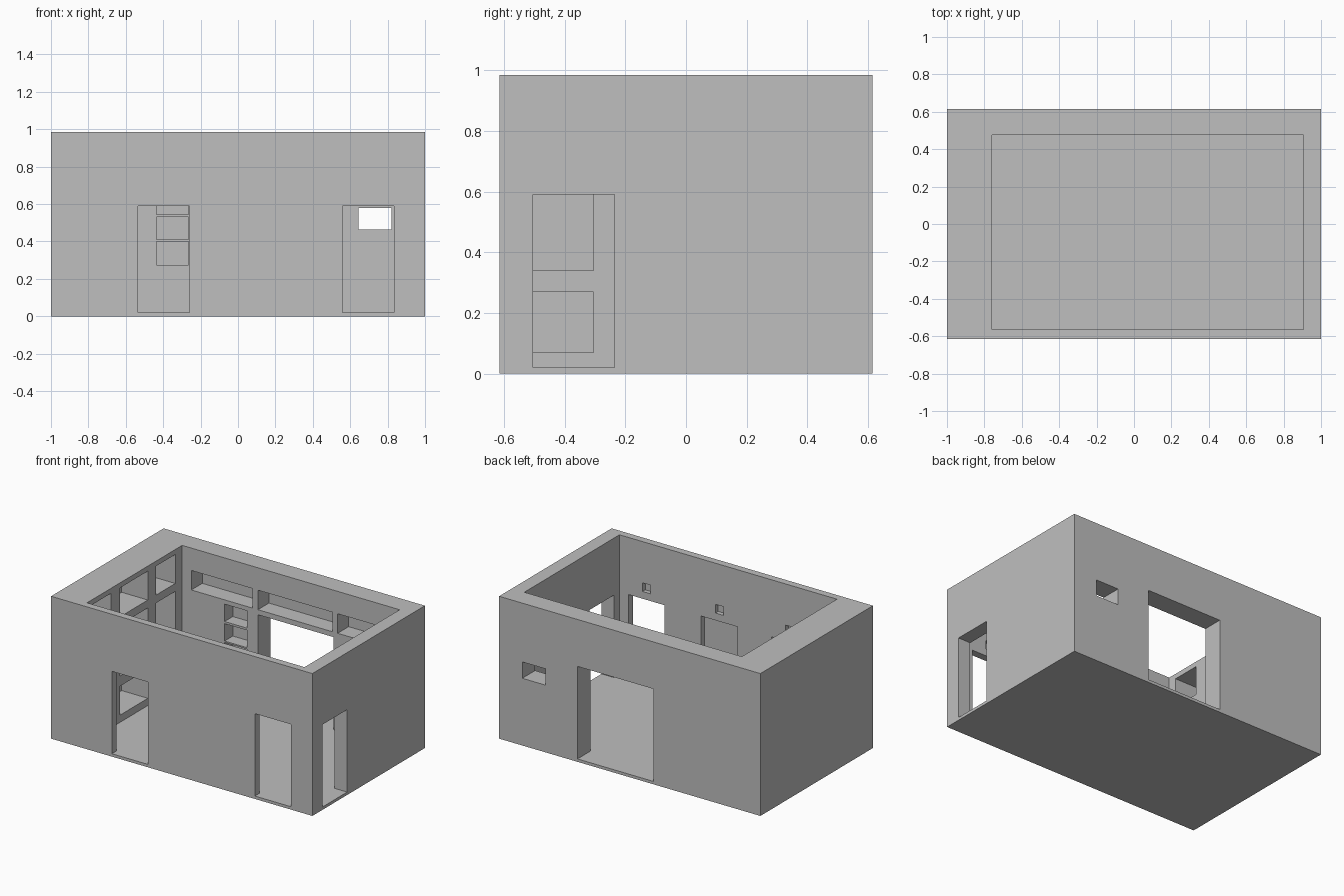
import bpy

old = bpy.data.objects.get("Cube")
if old:
    bpy.data.objects.remove(old, do_unlink=True)

# Single plain grey
grey = bpy.data.materials.new("plain_grey")
grey.use_nodes = True
grey.diffuse_color = (0.52, 0.52, 0.52, 1)
grey.node_tree.nodes["Principled BSDF"].inputs["Base Color"].default_value = (0.52, 0.52, 0.52, 1)


def box(name, x, y, z):
    """Axis-aligned box from (low, high) spans."""
    spans = (x, y, z)
    bpy.ops.mesh.primitive_cube_add(size=1, location=[(a + b) / 2 for a, b in spans])
    ob = bpy.context.object
    ob.name = name
    ob.scale = [b - a for a, b in spans]
    bpy.ops.object.transform_apply(location=True, rotation=True, scale=True)
    ob.data.materials.append(grey)
    return ob


W, D, H = 1.0, 0.615, 0.985          # outer half width, half depth, height
LEFT, RIGHT = -0.76, 0.905           # inner wall planes
FRONT, BACK = -0.565, 0.475
FLOOR, DOOR_TOP = 0.02, 0.59
OVER = 0.03                          # cutter overlap into open space

house = box("house_shell", (-W, W), (-D, D), (0, H))


def cut(x, y, z):
    """Subtract a box from the shell, then discard the cutter."""
    cutter = box("cutter", x, y, z)
    cutter.hide_render = True
    mod = house.modifiers.new("cut", 'BOOLEAN')
    mod.operation = 'DIFFERENCE'
    mod.solver = 'EXACT'
    mod.object = cutter
    bpy.ops.object.select_all(action='DESELECT')
    house.select_set(True)
    bpy.context.view_layer.objects.active = house
    bpy.ops.object.modifier_apply(modifier=mod.name)
    bpy.data.objects.remove(cutter, do_unlink=True)


# Open-topped room
cut((LEFT, RIGHT), (FRONT, BACK), (FLOOR, H + OVER))

# Front doorways, the middle one blind, each with a small socket above
for x, outer in (((-0.535, -0.26), -D - OVER), ((0, 0.28), -0.6), ((0.56, 0.835), -D - OVER)):
    cut(x, (outer, FRONT + OVER), (FLOOR, DOOR_TOP))
    mid = sum(x) / 2
    cut((mid - 0.03, mid + 0.03), (-0.595, FRONT + OVER), (0.64, 0.7))

# Side doorway
cut((RIGHT - OVER, W + OVER), (-0.505, -0.235), (FLOOR, DOOR_TOP))

# Wide back opening and small back window
cut((-0.18, 0.4), (BACK - OVER, D + OVER), (FLOOR, 0.66))
cut((0.645, 0.822), (BACK - OVER, D + OVER), (0.465, 0.578))

# Long high niches in the back wall
for x in ((-0.69, -0.22), (-0.18, 0.39), (0.43, 0.82)):
    cut(x, (BACK - OVER, BACK + 0.12), (0.695, 0.83))

# Stack of small niches in the back wall
for z in ((0.275, 0.4), (0.41, 0.53), (0.545, 0.665)):
    cut((-0.435, -0.265), (BACK - OVER, BACK + 0.09), z)

# Grid of shelf niches in the thick side wall
for y in ((-0.505, -0.305), (-0.205, 0.1), (0.19, 0.4)):
    for z in ((0.07, 0.27), (0.34, 0.695), (0.75, 0.95)):
        cut((LEFT - 0.2, LEFT + OVER), y, z)

# Keep the one flat colour on every face
house.data.materials.clear()
house.data.materials.append(grey)
for face in house.data.polygons:
    face.material_index = 0
    face.use_smooth = False
